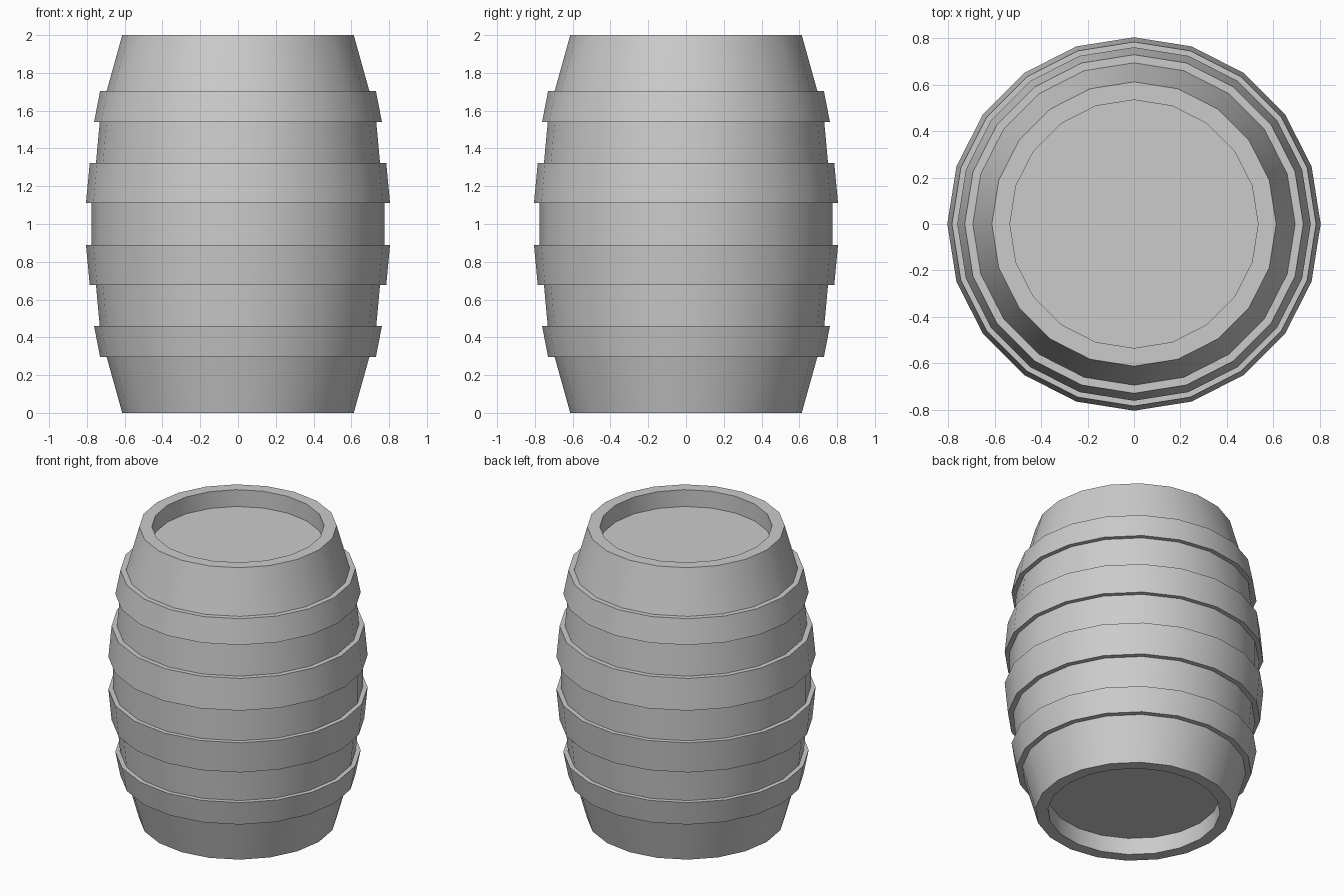
import bpy, bmesh, math

if "Cube" in bpy.data.objects:
    bpy.data.objects.remove(bpy.data.objects["Cube"])

SIDES = 20

# lower half of the profile (radius, height): recessed lid, rim, staves and two raised hoops
half = [
    (0.0, 0.115), (0.535, 0.115), (0.535, 0.0), (0.613, 0.0),
    (0.695, 0.295), (0.73, 0.295), (0.762, 0.46), (0.732, 0.46),   # end hoop
    (0.752, 0.678), (0.785, 0.678), (0.805, 0.89), (0.775, 0.89),  # middle hoop
]
profile = half + [(r, 2.0 - z) for r, z in reversed(half)]


def lathe(name, points):
    bm = bmesh.new()
    rings = []
    for r, z in points:
        if r == 0:
            rings.append([bm.verts.new((0, 0, z))])
        else:
            rings.append([bm.verts.new((r * math.cos(a), r * math.sin(a), z))
                          for a in (2 * math.pi * i / SIDES for i in range(SIDES))])
    for a, b in zip(rings, rings[1:]):
        # lids are single polygons, everything else is quads
        if len(a) == 1:
            bm.faces.new(b)
        elif len(b) == 1:
            bm.faces.new(a)
        else:
            for i in range(SIDES):
                j = (i + 1) % SIDES
                bm.faces.new((a[i], a[j], b[j], b[i]))
    bmesh.ops.delete(bm, geom=[v for v in bm.verts if not v.link_faces], context='VERTS')
    bmesh.ops.recalc_face_normals(bm, faces=bm.faces)
    mesh = bpy.data.meshes.new(name)
    bm.to_mesh(mesh)
    bm.free()
    obj = bpy.data.objects.new(name, mesh)
    bpy.context.collection.objects.link(obj)
    return obj


# barrel with hoops raised from the staves
barrel = lathe("barrel", profile)
bpy.context.view_layer.objects.active = barrel
barrel.select_set(True)
bpy.ops.object.shade_smooth_by_angle(angle=math.radians(30))
